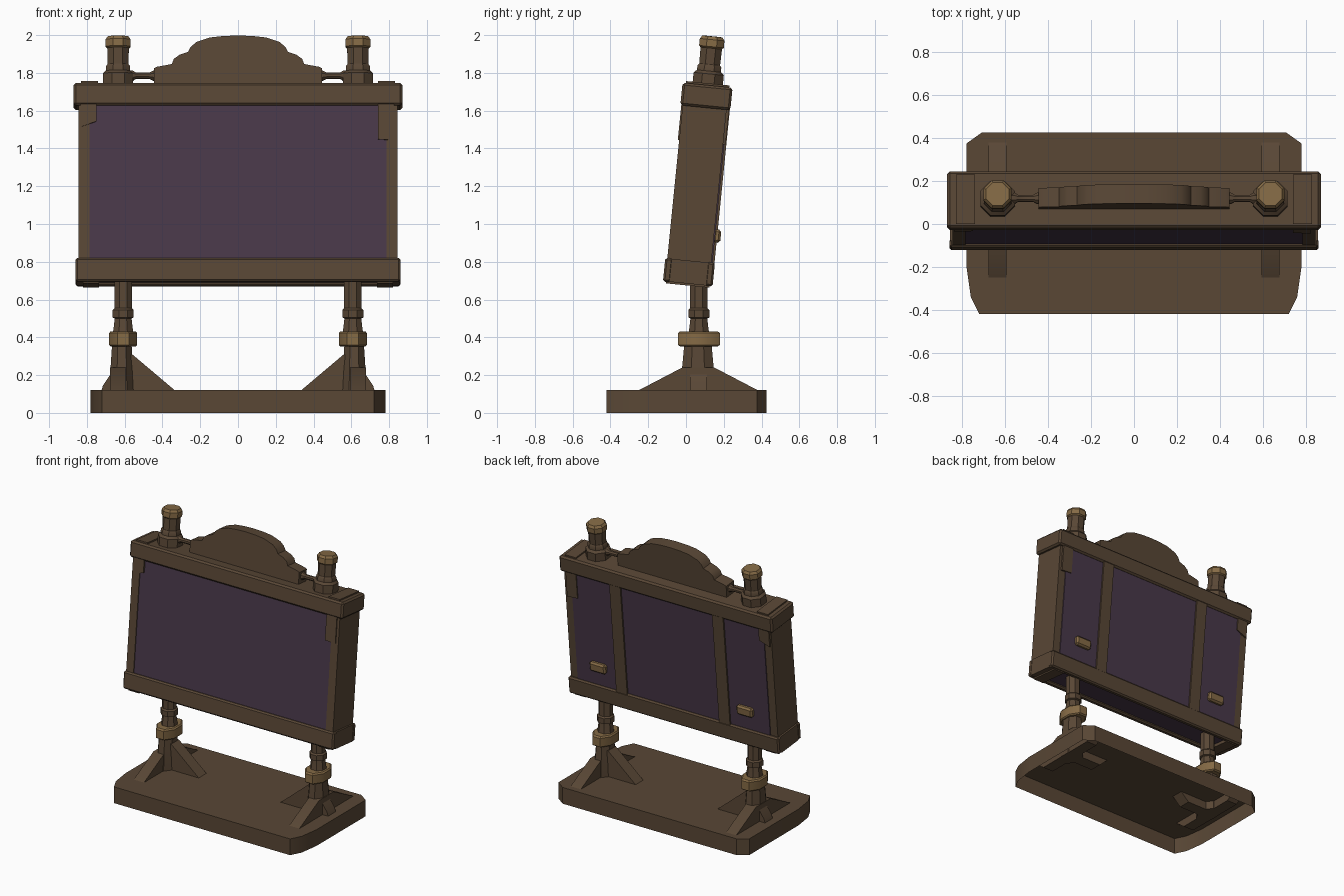
import bpy, bmesh, math
from mathutils import Matrix

if "Cube" in bpy.data.objects:
    bpy.data.objects.remove(bpy.data.objects["Cube"])


def material(name, col):
    m = bpy.data.materials.new(name)
    m.diffuse_color = (*col, 1)
    m.use_nodes = True
    m.node_tree.nodes["Principled BSDF"].inputs["Base Color"].default_value = m.diffuse_color
    return m


WOOD = material("dark_brown", (0.100, 0.063, 0.036))
PURPLE = material("dark_purple", (0.066, 0.040, 0.067))
GOLD = material("dull_gold", (0.235, 0.145, 0.060))

# Frame of the leaning board: origin at the middle of the bottom rail
TILT = Matrix.Translation((0, 0.015, 0.74)) @ Matrix.Rotation(math.radians(-5.7), 4, 'X')
FLAT = Matrix.Identity(4)


def finish(name, bm, mat, xf=FLAT, bevel=0):
    bmesh.ops.recalc_face_normals(bm, faces=bm.faces)
    if bevel:
        sharp = [e for e in bm.edges if len(e.link_faces) == 2 and e.calc_face_angle() > 0.6]
        bmesh.ops.bevel(bm, geom=sharp, offset=bevel, segments=1, affect='EDGES')
    bm.transform(xf)
    me = bpy.data.meshes.new(name)
    bm.to_mesh(me)
    bm.free()
    me.materials.append(mat)
    ob = bpy.data.objects.new(name, me)
    bpy.context.collection.objects.link(ob)
    bpy.context.view_layer.objects.active = ob
    bpy.ops.object.select_all(action='DESELECT')
    ob.select_set(True)
    bpy.ops.object.shade_smooth_by_angle(angle=math.radians(35))
    return ob


def prism(name, pts, axis, a, b, mat, xf=FLAT, bevel=0, open_start=False):
    """Extrude a 2D profile along an axis from a to b."""
    place = {'x': lambda p, t: (t, *p), 'y': lambda p, t: (p[0], t, p[1]),
             'z': lambda p, t: (*p, t)}[axis]
    bm = bmesh.new()
    r0 = [bm.verts.new(place(p, a)) for p in pts]
    r1 = [bm.verts.new(place(p, b)) for p in pts]
    n = len(pts)
    for i in range(n):
        j = (i + 1) % n
        bm.faces.new((r0[i], r0[j], r1[j], r1[i]))
    if not open_start:
        bm.faces.new(r0[::-1])
    bm.faces.new(r1)
    return finish(name, bm, mat, xf, bevel)


def box(name, x, y, z, mat, xf=FLAT, bevel=0):
    x = sorted(x)
    return prism(name, [(x[0], y[0]), (x[1], y[0]), (x[1], y[1]), (x[0], y[1])],
                 'z', z[0], z[1], mat, xf, bevel)


def turned(name, prof, centre, mat, xf=FLAT, stretch=1, sides=8):
    """Turned part from (radius, height) pairs around a vertical axis."""
    bm = bmesh.new()
    rings = []
    for r, z in prof:
        ring = []
        for k in range(sides):
            t = math.tau * (k + 0.5) / sides
            ring.append(bm.verts.new((centre[0] + r * math.cos(t),
                                      centre[1] + r * stretch * math.sin(t), z)))
        rings.append(ring)
    for lo, hi in zip(rings, rings[1:]):
        for k in range(sides):
            j = (k + 1) % sides
            bm.faces.new((lo[k], lo[j], hi[j], hi[k]))
    bm.faces.new(rings[0][::-1])
    bm.faces.new(rings[-1])
    return finish(name, bm, mat, xf)


# Base: hollow underneath, clipped corners
half = [(0.72, -0.42), (0.76, -0.34), (0.78, -0.2), (0.78, 0.375), (0.71, 0.425)]
outline = half + [(-x, y) for x, y in reversed(half)]
prism("base", outline, 'z', 0, 0.12, WOOD, open_start=True)

# Board panel
box("panel", (-0.787, 0.787), (-0.115, 0.119), (-0.04, 0.9), PURPLE, TILT)

# Rails: closed top rail, bottom rail open underneath
box("top_rail", (-0.87, 0.87), (-0.133, 0.133), (0.88, 1.0), WOOD, TILT, 0.012)
box("bottom_rail_front", (-0.86, 0.86), (-0.132, -0.09), (-0.058, 0.068), WOOD, TILT, 0.01)
box("bottom_rail_back", (-0.86, 0.86), (0.09, 0.132), (-0.058, 0.068), WOOD, TILT, 0.01)

# Arched crest on top
arch = [(0.445, 1.0), (0.445, 1.085), (0.43, 1.093), (0.35, 1.108), (0.34, 1.135),
        (0.31, 1.157), (0.265, 1.172), (0.25, 1.2), (0.22, 1.225), (0.15, 1.249),
        (0.08, 1.257)]
crest = arch + [(0, 1.26)] + [(-x, z) for x, z in reversed(arch)]
prism("crest", crest, 'y', -0.045, 0.045, WOOD, TILT)

for side, s in (("left", -1), ("right", 1)):
    # Board frame
    box(f"{side}_side_frame", (s * 0.785, s * 0.845), (-0.121, 0.113), (0.02, 0.9), WOOD, TILT)
    box(f"{side}_bottom_rail_end", (s * 0.74, s * 0.858), (-0.1, 0.1), (-0.056, 0.066), WOOD, TILT)
    box(f"{side}_bottom_plate", (s * 0.735, s * 0.82), (-0.115, 0.115), (-0.066, -0.05), WOOD, TILT)
    box(f"{side}_top_plate", (s * 0.74, s * 0.83), (-0.115, 0.115), (0.99, 1.01), WOOD, TILT)
    # Back battens and latches
    box(f"{side}_batten", (s * 0.375, s * 0.465), (0.1, 0.13), (0.05, 0.9), WOOD, TILT)
    box(f"{side}_latch", (s * 0.535, s * 0.665), (0.11, 0.149), (0.175, 0.245), GOLD, TILT, 0.012)

    # Upper finials
    c = (s * 0.635, 0)
    turned(f"{side}_finial_post", [(0.087, 0.99), (0.087, 1.06), (0.07, 1.075), (0.068, 1.1),
                                   (0.06, 1.11), (0.062, 1.21)], c, WOOD, TILT)
    turned(f"{side}_finial_cap", [(0.06, 1.195), (0.071, 1.205), (0.071, 1.242), (0.058, 1.259)],
           c, GOLD, TILT)
    # Rod joining finial to crest
    rod = TILT @ Matrix.Translation((0, 0, 1.05)) @ Matrix.Rotation(s * math.pi / 2, 4, 'Y')
    turned(f"{side}_rod", [(0.028, 0.43), (0.028, 0.45), (0.017, 0.47), (0.017, 0.54),
                           (0.028, 0.555), (0.028, 0.6)], (0, 0), WOOD, rod)

    # Stand post with gold collar
    p = (s * 0.608, 0.068)
    turned(f"{side}_stand_post", [(0.06, 0.42), (0.056, 0.44), (0.048, 0.5), (0.06, 0.505),
                                  (0.06, 0.545), (0.05, 0.555), (0.05, 0.73)], p, WOOD)
    turned(f"{side}_collar", [(0.072, 0.352), (0.08, 0.36), (0.08, 0.422), (0.072, 0.432)],
           p, GOLD, stretch=1.5)
    turned(f"{side}_pedestal", [(0.07, 0.06), (0.07, 0.12), (0.066, 0.22), (0.056, 0.36)],
           (s * 0.615, 0.063), WOOD, stretch=1.4)
    # Bracing fins: front and back, inner, outer
    prism(f"{side}_long_fin", [(-0.25, 0.12), (-0.02, 0.24), (0.15, 0.24), (0.38, 0.12),
                               (0.3, 0.06), (-0.17, 0.06)],
          'x', s * 0.635 - 0.042, s * 0.635 + 0.042, WOOD)
    prism(f"{side}_inner_fin", [(s * 0.335, 0.12), (s * 0.56, 0.31), (s * 0.62, 0.31),
                                (s * 0.62, 0.06), (s * 0.4, 0.06)], 'y', 0.02, 0.11, WOOD)
    prism(f"{side}_outer_fin", [(s * 0.725, 0.11), (s * 0.715, 0.145), (s * 0.665, 0.22),
                                (s * 0.6, 0.22), (s * 0.6, 0.11)], 'y', 0.02, 0.11, WOOD)

# Uneven corner brackets, wrapping front and back
prism("left_corner_bracket", [(-0.835, 0.765), (-0.75, 0.795), (-0.75, 0.9), (-0.835, 0.9)],
      'y', -0.128, 0.126, WOOD, TILT)
prism("right_corner_bracket", [(0.74, 0.7), (0.825, 0.695), (0.825, 0.9), (0.74, 0.9)],
      'y', -0.128, 0.126, WOOD, TILT)
